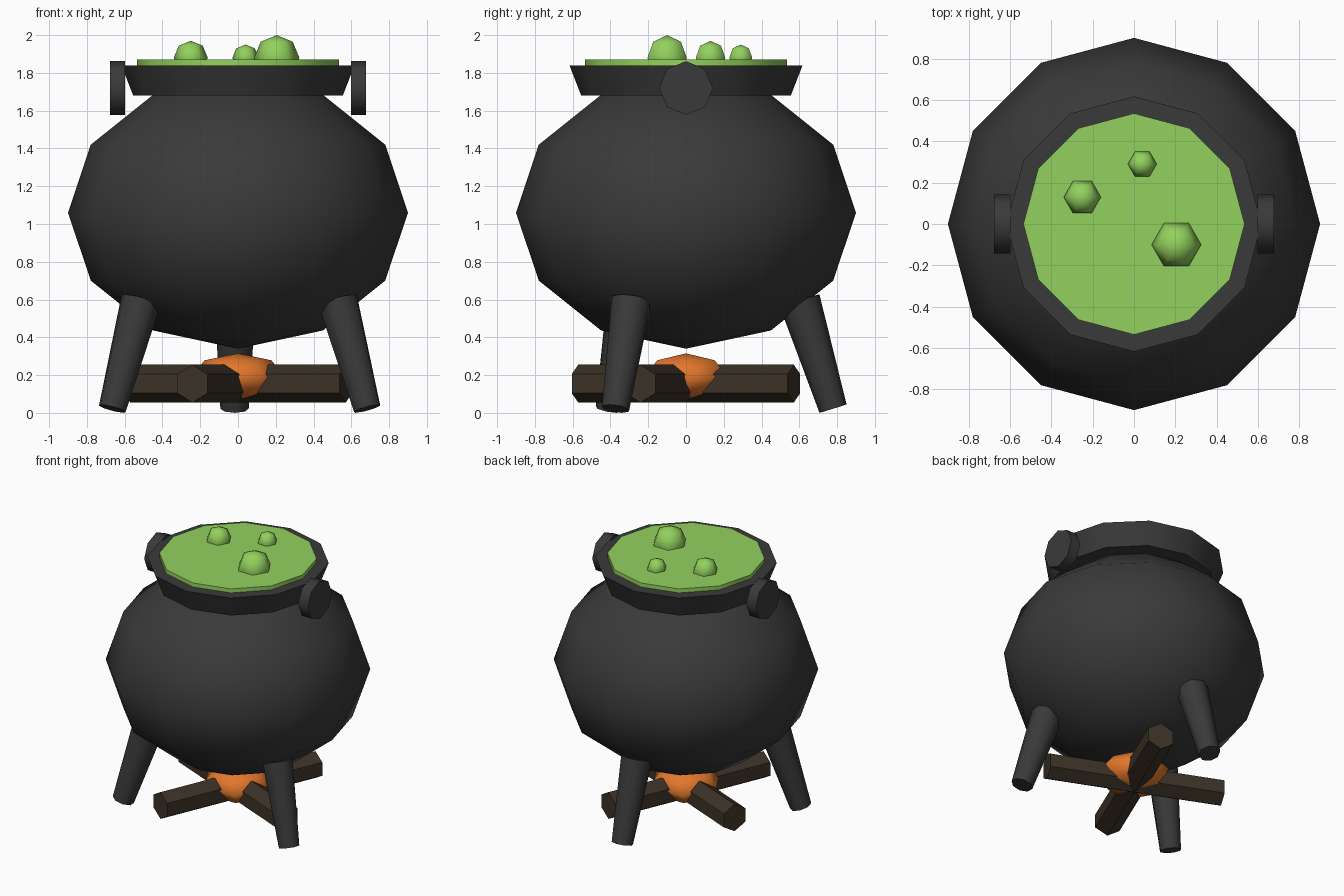
import bpy, bmesh, math
from mathutils import Matrix, Vector

if "Cube" in bpy.data.objects:
    bpy.data.objects.remove(bpy.data.objects["Cube"])


def material(name, rgb):
    m = bpy.data.materials.new(name)
    m.diffuse_color = (*rgb, 1)
    m.use_nodes = True
    m.node_tree.nodes["Principled BSDF"].inputs["Base Color"].default_value = m.diffuse_color
    return m


IRON = material("dark_iron", (0.042, 0.042, 0.042))
GREEN = material("green_brew", (0.29, 0.64, 0.11))
WOOD = material("charred_wood", (0.045, 0.032, 0.02))
EMBER = material("ember_orange", (0.76, 0.185, 0.025))


def lathe(name, profile, sides, mat, loc, rot=Matrix(), angle=50):
    """Revolve (radius, z) points, bottom to top, first vertex on +x; ends are closed."""
    bm = bmesh.new()
    rings = []
    for r, z in profile:
        if r < 1e-5:
            rings.append([bm.verts.new((0, 0, z))] * sides)
        else:
            rings.append([bm.verts.new((r * math.cos(2 * math.pi * i / sides),
                                        r * math.sin(2 * math.pi * i / sides), z))
                          for i in range(sides)])
    for low, high in zip(rings, rings[1:]):
        for i in range(sides):
            j = (i + 1) % sides
            quad = [low[i], low[j], high[j], high[i]]
            bm.faces.new(list(dict.fromkeys(quad)))
    if profile[0][0] > 0:
        bm.faces.new(rings[0][::-1])
    if profile[-1][0] > 0:
        bm.faces.new(rings[-1])
    bmesh.ops.recalc_face_normals(bm, faces=bm.faces)
    me = bpy.data.meshes.new(name)
    bm.to_mesh(me)
    bm.free()
    me.materials.append(mat)
    ob = bpy.data.objects.new(name, me)
    ob.matrix_world = Matrix.Translation(Vector(loc)) @ rot
    bpy.context.collection.objects.link(ob)
    bpy.ops.object.select_all(action='DESELECT')
    ob.select_set(True)
    bpy.context.view_layer.objects.active = ob
    bpy.ops.object.shade_smooth_by_angle(angle=math.radians(angle))
    return ob


def ball(name, r, h, sides, rings, mat, loc):
    pts = [(r * math.sin(math.pi * k / rings), -h * math.cos(math.pi * k / rings))
           for k in range(rings + 1)]
    pts[0], pts[-1] = (0, -h), (0, h)
    return lathe(name, pts, sides, mat, loc, angle=80)


def rod(name, r1, r2, length, sides, mat, loc, rot=Matrix()):
    return lathe(name, [(r1, -length / 2), (r2, length / 2)], sides, mat, loc, rot)


def turn(angle, axis):
    return Matrix.Rotation(angle, 4, axis)


# Pot body, flared rim and brew
ball("pot_body", 0.9, 0.72, 12, 6, IRON, (0, 0, 1.06))
rod("pot_rim", 0.555, 0.617, 0.16, 12, IRON, (0, 0, 1.76))
rod("brew_surface", 0.535, 0.535, 0.06, 12, GREEN, (0, 0, 1.84))

# Bubbles
for i, (x, y, r) in enumerate([(0.205, -0.1, 0.12), (-0.25, 0.13, 0.09), (0.04, 0.29, 0.07)]):
    ball(f"bubble_{i + 1}", r, r, 6, 4, GREEN, (x, y, 1.88))

# Side lugs
for side, s in (("left", -1), ("right", 1)):
    rod(f"{side}_lug", 0.142, 0.142, 0.08, 8, IRON, (s * 0.637, 0, 1.72), turn(math.pi / 2, 'Y'))

# Three splayed, tapered legs
for k in range(3):
    a = -0.5 + k * 2 * math.pi / 3
    rod(f"leg_{k + 1}", 0.075, 0.11, 0.6, 8, IRON,
        (0.69 * math.cos(a), 0.69 * math.sin(a), 0.309), turn(a, 'Z') @ turn(-0.3, 'Y'))

# Crossed logs with embers
for k, a in enumerate((-0.4, math.pi / 2 - 0.4)):
    rod(f"log_{k + 1}", 0.1, 0.1, 1.24, 6, WOOD, (0, 0, 0.155),
        turn(a, 'Z') @ turn(math.pi / 2, 'Y'))
ball("embers", 0.25, 0.125, 6, 4, EMBER, (0, 0, 0.19))
